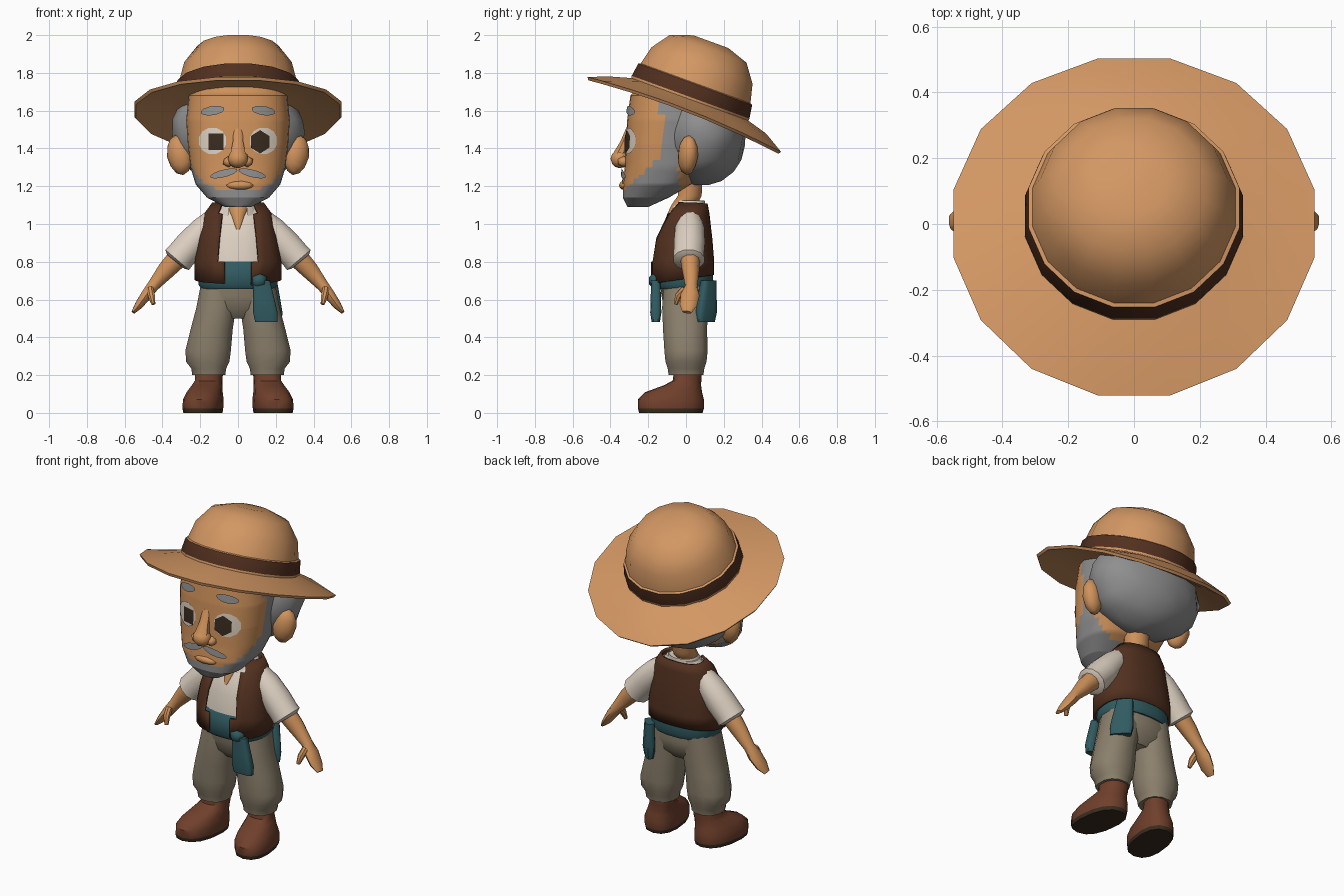
import bpy, bmesh, math, random
from mathutils import Vector, Matrix, Euler

random.seed(4)
if "Cube" in bpy.data.objects:
    bpy.data.objects.remove(bpy.data.objects["Cube"])


def colour(name, rgb):
    m = bpy.data.materials.new(name)
    m.use_nodes = True
    m.diffuse_color = (*rgb, 1)
    m.node_tree.nodes["Principled BSDF"].inputs["Base Color"].default_value = (*rgb, 1)
    return m


STRAW = colour("straw", (.65, .31, .125))
SKIN = colour("skin", (.63, .29, .105))
VEST = colour("dark_brown_leather", (.085, .03, .014))
BOOT = colour("boot_leather", (.16, .05, .024))
PANTS = colour("khaki_cloth", (.26, .215, .15))
SHIRT = colour("cream_linen", (.72, .63, .53))
TEAL = colour("teal_cloth", (.03, .105, .12))
GREY = colour("grey_hair", (.28, .275, .28))
DARK = colour("near_black_brown", (.04, .025, .014))
SIDES = (("left", 1), ("right", -1))


def finish(name, bm, mats, rule=None, angle=42, outward=True):
    if outward:
        bmesh.ops.recalc_face_normals(bm, faces=bm.faces)
    if rule:
        for f in bm.faces:
            f.material_index = rule(f.calc_center_median())
    me = bpy.data.meshes.new(name)
    bm.to_mesh(me)
    bm.free()
    for m in mats:
        me.materials.append(m)
    ob = bpy.data.objects.new(name, me)
    bpy.context.collection.objects.link(ob)
    bpy.ops.object.select_all(action='DESELECT')
    ob.select_set(True)
    bpy.context.view_layer.objects.active = ob
    bpy.ops.object.shade_smooth_by_angle(angle=math.radians(angle))
    return ob


def power(t, p):
    return math.copysign(abs(t) ** (2 / p), t)


def loft(name, rings, *mats, n=14, p=2, s=1, rule=None, caps=True, cut=None, angle=42):
    """Skin a row of (centre, u, v) superellipse rings."""
    bm = bmesh.new()
    rows = []
    for c, u, v in rings:
        row = []
        for i in range(n):
            a = math.tau * (i + .5) / n
            q = c + u * power(math.cos(a), p) + v * power(math.sin(a), p)
            row.append(bm.verts.new((q.x * s, q.y, q.z)))
        rows.append(row)
    for a, b in zip(rows, rows[1:]):
        for i in range(n):
            j = (i + 1) % n
            bm.faces.new((a[i], a[j], b[j], b[i]))
    if caps:
        bm.faces.new(rows[0][::-1])
        bm.faces.new(rows[-1])
    bmesh.ops.recalc_face_normals(bm, faces=bm.faces)
    if cut:
        bmesh.ops.delete(bm, geom=[f for f in bm.faces if cut(f.calc_center_median())], context='FACES')
    return finish(name, bm, mats, rule, angle, outward=not cut)


def flat(*rows):
    """Level rings from (z, cx, cy, rx, ry)."""
    return [(Vector((x, y, z)), Vector((rx, 0, 0)), Vector((0, ry, 0))) for z, x, y, rx, ry in rows]


def limb(*rows):
    """Rings square to a path, from (x, y, z, thickness, depth)."""
    pts = [Vector(r[:3]) for r in rows]
    out = []
    for i, r in enumerate(rows):
        d = (pts[min(i + 1, len(pts) - 1)] - pts[max(i - 1, 0)]).normalized()
        u = Vector((0, 1, 0)).cross(d).normalized()
        out.append((pts[i], u * r[3], d.cross(u) * r[4]))
    return out


def blob(name, loc, radii, mat, rot=(0, 0, 0), bumps=0, sub=2):
    bm = bmesh.new()
    bmesh.ops.create_icosphere(bm, subdivisions=sub, radius=1)
    for v in bm.verts:
        v.co *= 1 + random.uniform(-bumps, bumps)
    m = Matrix.Translation(loc) @ Euler(rot).to_matrix().to_4x4() @ Matrix.Diagonal((*radii, 1))
    bmesh.ops.transform(bm, matrix=m, verts=bm.verts)
    return finish(name, bm, [mat], angle=60)


# Head: rows of height, half width, front, back
HEAD = [(1.09, .07, -.31, -.2), (1.14, .165, -.335, -.09), (1.21, .225, -.335, .03),
        (1.3, .252, -.325, .1), (1.42, .266, -.32, .12), (1.55, .275, -.312, .15),
        (1.68, .262, -.295, .15), (1.74, .21, -.24, .12)]


def head_at(z):
    for a, b in zip(HEAD, HEAD[1:]):
        if z <= b[0]:
            t = (z - a[0]) / (b[0] - a[0])
            w, f, k = (a[i] + (b[i] - a[i]) * t for i in (1, 2, 3))
            return w, (f + k) / 2, (k - f) / 2
    return HEAD[-1][1], -.06, .18


def face_y(x, z):
    w, cy, ry = head_at(z)
    return cy - ry * max(0, 1 - abs(x / w) ** 2.5) ** .4


def patch(name, cx, cz, rx, rz, mat, tilt=0, lift=.006, n=12, s=1):
    """Thin oval plate that follows the face."""
    bm = bmesh.new()

    def vert(k, i):
        a = math.tau * (i + .5) / n
        dx, dz = k * rx * math.cos(a), k * rz * math.sin(a)
        x = (cx + dx * math.cos(tilt) - dz * math.sin(tilt)) * s
        z = cz + dx * math.sin(tilt) + dz * math.cos(tilt)
        return bm.verts.new((x, face_y(x, z) - lift, z))
    rows = [[vert(k, i) for i in range(n)] for k in (.3, .65, 1)]
    bm.faces.new(rows[0])
    for a, b in zip(rows, rows[1:]):
        for i in range(n):
            bm.faces.new((a[i], b[i], b[(i + 1) % n], a[(i + 1) % n]))
    if s < 0:
        bmesh.ops.reverse_faces(bm, faces=bm.faces)
    return finish(name, bm, [mat], outward=False)


def beard(c):
    jaw = c.y < -.04 and c.z < 1.17 + .95 * (c.y + .335)
    return int(jaw or (-.13 < c.y < 0 and c.z > 1.3))


levels = sorted({r[0] for r in HEAD} | {1.1 + .02 * i for i in range(32)})
loft("head", flat(*[(z, 0, head_at(z)[1], head_at(z)[0], head_at(z)[2]) for z in levels]),
     SKIN, GREY, n=40, p=2.5, rule=beard, angle=60)
blob("back_hair", (0, .085, 1.48), (.355, .235, .275), GREY, bumps=.035, sub=3)

# Face details
loft("nose_bridge", limb((0, -.3, 1.5, .025, .02), (0, -.325, 1.43, .03, .025),
                         (0, -.352, 1.36, .045, .04)), SKIN, n=8)
blob("nose_tip", (0, -.35, 1.345), (.055, .05, .05), SKIN)
blob("lower_lip", (.01, -.325, 1.205), (.075, .03, .025), SKIN)
patch("mouth_skin", .01, 1.235, .1, .035, SKIN, lift=.005)
for side, s in SIDES:
    blob(side + "_nostril", (.05 * s, -.33, 1.33), (.033, .035, .03), SKIN, sub=1)
    patch(side + "_eye_white", .135, 1.44, .075, .072, SHIRT, s=s)
    patch(side + "_pupil", .117, 1.435, .056, .062, DARK, lift=.009, n=4 if s < 0 else 6, s=s)
    patch(side + "_eyebrow", .135, 1.6, .064, .024, GREY, tilt=-.15, lift=.013, s=s)
    patch(side + "_moustache", .075, 1.268, .075, .02, GREY, tilt=-.25, lift=.015, s=s)
    blob(side + "_ear", (.31 * s, .01, 1.365), (.068, .052, .108), SKIN, rot=(0, .2 * s, .35 * s))

# Hat: lathed in its own frame, then tipped back
profile = [(.28, -.03), (.42, -.055), (.55, -.085), (.56, -.07), (.45, -.032), (.336, 0),
           (.338, .012), (.327, .085), (.315, .09), (.29, .19), (.22, .285), (.1, .325)]
hat = loft("straw_hat", flat(*[(z, 0, 0, r, r) for r, z in profile]), STRAW, VEST, n=16,
           rule=lambda c: int(.03 < c.z < .07))
for v in hat.data.vertices:
    if v.co.z < -.04:
        v.co.z += .016 * math.cos(2 * math.atan2(v.co.y, v.co.x)) - .02 * v.co.y
hat.location = (0, .02, 1.66)
hat.rotation_euler = (math.radians(-20), 0, 0)

# Torso clothing
loft("neck", flat((.97, 0, -.118, .008, .008), (1.05, 0, -.052, .045, .05), (1.1, 0, -.01, .065, .07),
                  (1.15, 0, .02, .07, .065), (1.25, 0, .02, .08, .07)), SKIN, n=12)
loft("shirt", flat((.7, 0, -.015, .185, .14), (.92, 0, -.015, .18, .13), (1.05, 0, .01, .15, .09),
                   (1.11, 0, .03, .1, .06)), SHIRT, n=20, p=2.4)
loft("shirt_collar", flat((1.045, 0, .0, .115, .1), (1.09, 0, .012, .1, .09), (1.125, 0, .025, .085, .075)),
     SHIRT, n=20, caps=False, cut=lambda c: abs(c.x) < .04 and c.y < 0)
vest = loft("vest", flat((.71, 0, -.02, .215, .155), (.8, 0, -.02, .215, .155), (.92, 0, -.015, .195, .14),
                         (1.05, 0, .01, .165, .1), (1.105, 0, .03, .125, .07)), VEST, n=36, p=2.4,
            caps=False, cut=lambda c: abs(c.x) < .085 and c.y < 0)
for v in vest.data.vertices:
    if v.co.z < .75:
        v.co.z += .15 * v.co.y
shell = vest.modifiers.new("thickness", 'SOLIDIFY')
shell.thickness, shell.offset = .015, 1

# Sash with a knot and two hanging ends
loft("sash", flat((.655, 0, -.01, .195, .145), (.68, 0, -.012, .212, .16), (.77, 0, -.015, .2, .155),
                  (.81, 0, -.015, .18, .13)), TEAL, n=20, p=2.4)
blob("sash_knot", (.11, -.165, .7), (.05, .035, .045), TEAL, sub=1)
tail = ((.7, 0, 0, .045, .025), (.6, .012, 0, .058, .028), (.53, .02, 0, .066, .03), (.48, .025, 0, .06, .022))
front_tail = loft("front_sash_end", flat(*tail), TEAL, n=12, p=4)
front_tail.location = (.125, -.16, 0)
back_tail = loft("back_sash_end", flat(*tail), TEAL, n=12, p=4)
back_tail.location = (.165, .12, 0)
back_tail.rotation_euler = (0, 0, -.8)

# Trousers, arms and boots
loft("trouser_seat", flat((.5, 0, 0, .1, .07), (.55, 0, 0, .18, .115), (.62, 0, 0, .2, .13),
                          (.71, 0, -.01, .185, .13)), PANTS, n=18, p=2.4)
for side, s in SIDES:
    loft(side + "_trouser_leg", flat((.2, .155, 0, .09, .095), (.235, .155, 0, .095, .1),
                                     (.27, .16, 0, .118, .112), (.33, .158, 0, .124, .118),
                                     (.44, .14, -.005, .115, .12), (.56, .115, -.005, .108, .125),
                                     (.68, .1, 0, .1, .12)), PANTS, n=12, p=2.3, s=s)
    loft(side + "_sleeve", limb((.12, .02, 1.03, .06, .06), (.18, .02, .97, .075, .08),
                                (.25, .018, .89, .085, .085), (.3, .015, .835, .083, .083),
                                (.322, .015, .81, .085, .085), (.33, .015, .8, .06, .06)), SHIRT, n=12, s=s)
    loft(side + "_forearm_and_hand", limb((.3, .02, .84, .06, .055), (.38, .025, .755, .05, .046),
                                          (.45, .028, .672, .033, .033), (.485, .022, .625, .03, .05),
                                          (.525, .012, .57, .023, .046), (.555, .005, .533, .01, .025)),
         SKIN, n=10, s=s)
    loft(side + "_thumb", limb((.465, -.005, .655, .02, .022), (.458, -.04, .62, .02, .02),
                               (.448, -.055, .575, .011, .011)), SKIN, n=8, s=s)
    boot = loft(side + "_boot", flat((0, .18, -.08, .1, .168), (.022, .18, -.08, .104, .174),
                                     (.07, .178, -.08, .104, .175), (.11, .172, -.065, .092, .15),
                                     (.145, .165, -.02, .08, .1), (.17, .16, .005, .072, .076),
                                     (.225, .158, .01, .074, .072)), DARK, BOOT, n=14, p=2.4, s=s,
                rule=lambda c: int(c.z > .015))
    for v in boot.data.vertices:
        v.co.x -= s * .12 * (v.co.y + .03)
